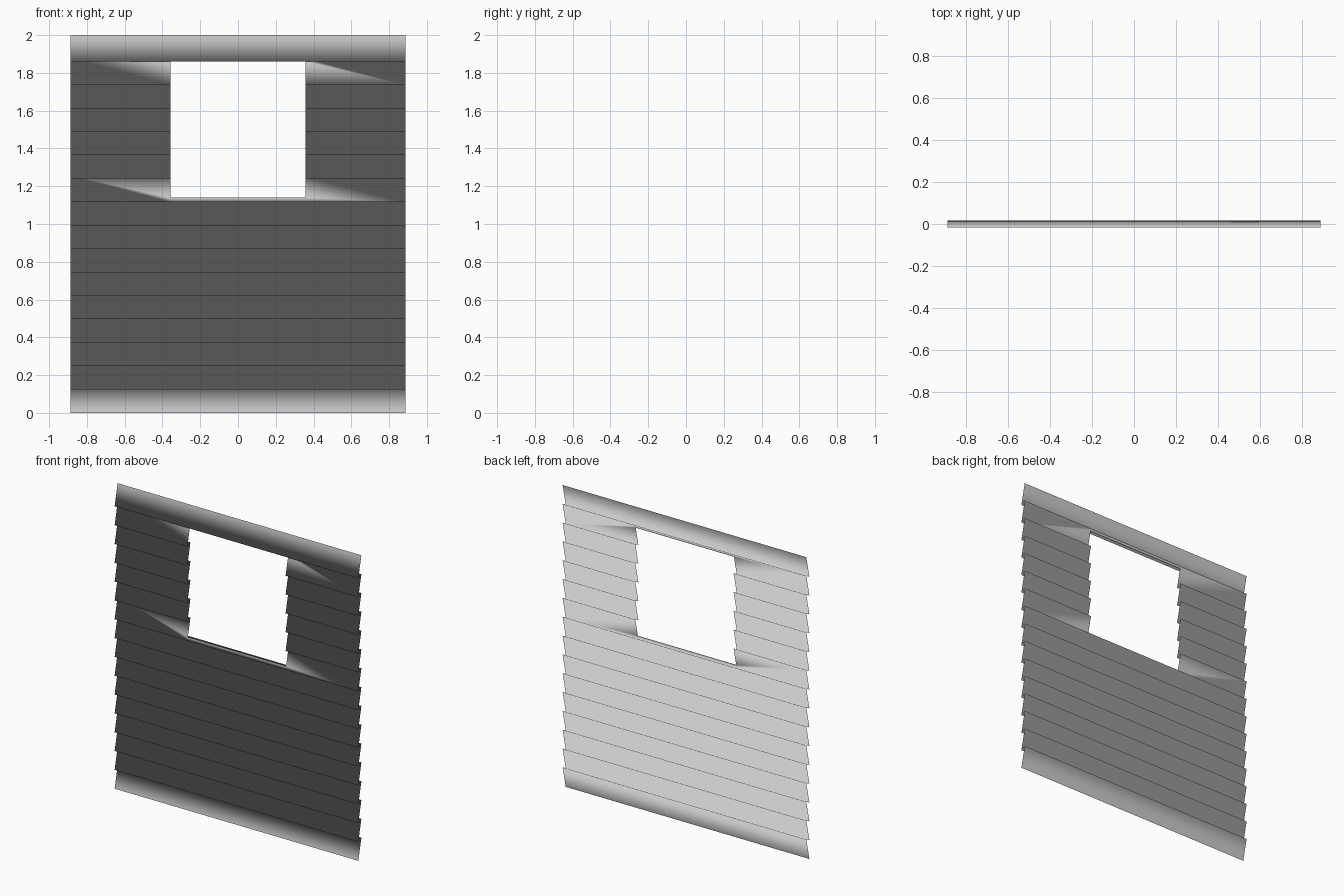
import bpy, bmesh

if "Cube" in bpy.data.objects:
    bpy.data.objects.remove(bpy.data.objects["Cube"])

HALF_W = 0.888           # half width of the wall
HALF_D = 0.016           # lip in front, top edge behind
BOARDS, PITCH, BOARD_H = 16, 0.124, 0.14
WIN_X, WIN_Z0, WIN_Z1 = 0.358, 1.139, 1.859

# Overlapping board profile: lip, top edge, back down to the next lip
profile = []
for i in range(BOARDS):
    profile += [(-HALF_D, i * PITCH), (HALF_D, i * PITCH + BOARD_H)]

# One continuous sheet swept across the width
bm = bmesh.new()
rows = [[bm.verts.new((x, y, z)) for x in (-HALF_W, HALF_W)] for y, z in profile]
for a, b in zip(rows, rows[1:]):
    bm.faces.new((a[0], a[1], b[1], b[0]))


def cut(faces, co, no):
    """Slice only the given faces by a plane."""
    geom = set(faces)
    for f in faces:
        geom.update(f.edges)
        geom.update(f.verts)
    bmesh.ops.bisect_plane(bm, geom=list(geom), plane_co=co, plane_no=no, dist=1e-5)


def window_faces():
    return [f for f in bm.faces
            if abs(f.calc_center_median().x) < WIN_X
            and max(v.co.z for v in f.verts) > WIN_Z0
            and min(v.co.z for v in f.verts) < WIN_Z1]


# Window opening
for x in (-WIN_X, WIN_X):
    cut(window_faces(), (x, 0, 0), (1, 0, 0))
for z in (WIN_Z0, WIN_Z1):
    cut(window_faces(), (0, 0, z), (0, 0, 1))
opening = [f for f in bm.faces
           if abs(f.calc_center_median().x) < WIN_X
           and WIN_Z0 < f.calc_center_median().z < WIN_Z1]
bmesh.ops.delete(bm, geom=opening, context='FACES')

# Smooth shading over the whole sheet
for f in bm.faces:
    f.smooth = True
mesh = bpy.data.meshes.new("clapboard_wall")
bm.to_mesh(mesh)
bm.free()
wall = bpy.data.objects.new("clapboard_wall", mesh)
bpy.context.collection.objects.link(wall)
